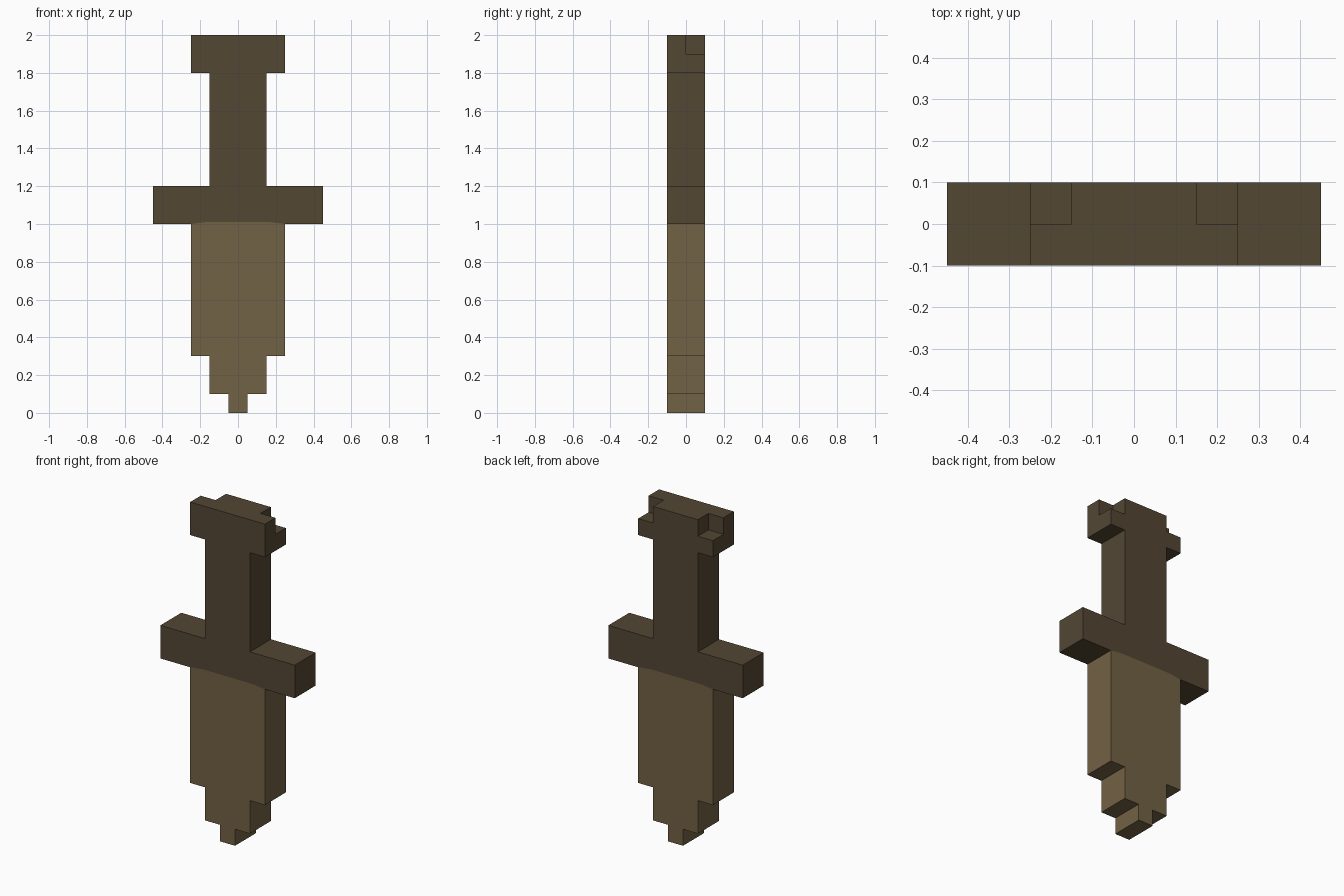
import bpy
import bmesh

cube = bpy.data.objects.get("Cube")
if cube:
    bpy.data.objects.remove(cube, do_unlink=True)

HALF_DEPTH = 0.1


def make_material(name, rgb):
    mat = bpy.data.materials.new(name)
    mat.use_nodes = True
    mat.diffuse_color = (*rgb, 1)
    mat.node_tree.nodes["Principled BSDF"].inputs["Base Color"].default_value = (*rgb, 1)
    return mat


def mirrored_prism(name, half, y0, y1, mat):
    """Extrude a right-half (x, z) outline, mirrored in x, from y0 to y1."""
    outline = half + [(-x, z) for x, z in reversed(half)]
    bm = bmesh.new()
    face = bm.faces.new([bm.verts.new((x, y0, z)) for x, z in outline])
    new = bmesh.ops.extrude_face_region(bm, geom=[face])["geom"]
    verts = [v for v in new if isinstance(v, bmesh.types.BMVert)]
    bmesh.ops.translate(bm, verts=verts, vec=(0, y1 - y0, 0))
    bmesh.ops.recalc_face_normals(bm, faces=bm.faces)
    return finish(name, bm, mat)


def finish(name, bm, mat):
    mesh = bpy.data.meshes.new(name)
    bm.to_mesh(mesh)
    bm.free()
    mesh.materials.append(mat)
    obj = bpy.data.objects.new(name, mesh)
    bpy.context.collection.objects.link(obj)
    return obj


dark_brown = make_material("dark_brown_wood", (0.087, 0.063, 0.034))
light_brown = make_material("light_brown_wood", (0.171, 0.122, 0.058))

# Stepped blade, point down, with a slightly raised centre under the guard
joint = [(0.25, 1.0), (0.17, 1.01)]
mirrored_prism("blade", [(0.05, 0), (0.05, 0.1), (0.15, 0.1), (0.15, 0.3),
                         (0.25, 0.3)] + joint, -HALF_DEPTH, HALF_DEPTH, light_brown)

# Hilt: guard, grip and pommel in one outline
hilt = mirrored_prism("hilt", joint[::-1] + [
    (0.45, 1.0), (0.45, 1.2), (0.15, 1.2), (0.15, 1.8), (0.25, 1.8), (0.25, 2.0)],
    -HALF_DEPTH, HALF_DEPTH, dark_brown)

# Notches in the two rear top corners of the pommel
for side in (-1, 1):
    bm = bmesh.new()
    bmesh.ops.create_cube(bm, size=0.2)
    bmesh.ops.translate(bm, verts=bm.verts, vec=(side * 0.25, 0.1, 2.0))
    cutter = finish("notch_cutter", bm, dark_brown)
    cutter.hide_render = True
    mod = hilt.modifiers.new("notch", "BOOLEAN")
    mod.operation = "DIFFERENCE"
    mod.solver = "EXACT"
    mod.object = cutter
    bpy.context.view_layer.objects.active = hilt
    bpy.ops.object.modifier_apply(modifier=mod.name)
    bpy.data.objects.remove(cutter, do_unlink=True)
